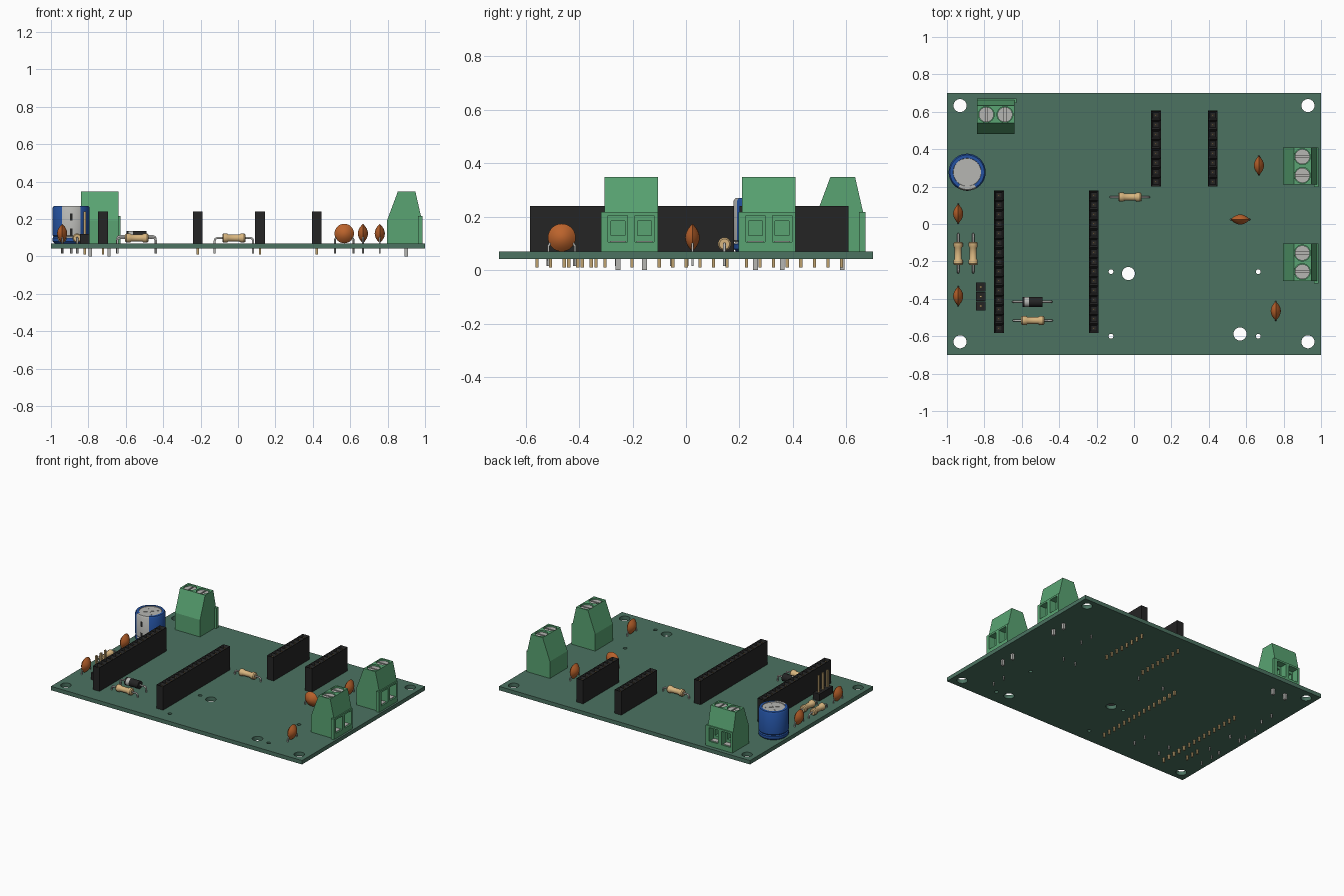
import bpy, bmesh
from math import pi, atan2, radians
from mathutils import Matrix, Vector

if "Cube" in bpy.data.objects:
    bpy.data.objects.remove(bpy.data.objects["Cube"])

PITCH = 0.0508
BASE, TOP = 0.042, 0.07          # board underside and upper side


def material(name, *rgb):
    m = bpy.data.materials.new(name)
    m.use_nodes = True
    m.diffuse_color = (*rgb, 1)
    m.node_tree.nodes["Principled BSDF"].inputs["Base Color"].default_value = (*rgb, 1)
    return m


BOARD = material("board green", .072, .171, .12)
GREEN = material("terminal green", .10, .37, .17)
BLACK = material("black plastic", .018, .018, .018)
SILVER = material("silver metal", .47, .47, .45)
BLUE = material("sleeve blue", .018, .085, .36)
ORANGE = material("ceramic orange", .5, .125, .025)
BEIGE = material("resistor beige", .68, .46, .21)
GOLD = material("pin gold", .52, .36, .16)


def finish(bm, name, mats, place=Matrix(), smooth=True):
    bm.transform(place)
    bmesh.ops.recalc_face_normals(bm, faces=bm.faces)
    me = bpy.data.meshes.new(name)
    bm.to_mesh(me)
    bm.free()
    for m in mats:
        me.materials.append(m)
    if smooth:
        me.shade_smooth()
        me.set_sharp_from_angle(angle=radians(35))
    ob = bpy.data.objects.new(name, me)
    bpy.context.collection.objects.link(ob)
    return ob


def box(bm, x0, x1, y0, y1, z0, z1):
    m = Matrix.Translation(((x0 + x1) / 2, (y0 + y1) / 2, (z0 + z1) / 2))
    bmesh.ops.create_cube(bm, size=1, matrix=m @ Matrix.Diagonal((x1 - x0, y1 - y0, z1 - z0, 1)))


def rod(bm, x, y, r, z0, z1, seg=24):
    bmesh.ops.create_cone(bm, cap_ends=True, segments=seg, radius1=r, radius2=r, depth=z1 - z0,
                          matrix=Matrix.Translation((x, y, (z0 + z1) / 2)))


def cut(ob, bm):
    """Subtract the shapes in bm from the object and bake the result."""
    tool = finish(bm, "cutter", [], ob.matrix_world, False)
    tool.hide_render = True
    mod = ob.modifiers.new("cut", 'BOOLEAN')
    mod.operation, mod.solver, mod.object = 'DIFFERENCE', 'EXACT', tool
    bake(ob)
    bpy.data.objects.remove(tool)


def bake(ob):
    dg = bpy.context.evaluated_depsgraph_get()
    me = bpy.data.meshes.new_from_object(ob.evaluated_get(dg))
    ob.modifiers.clear()
    ob.data = me


def revolve(points, seg=32):
    """Lathe (radius, z) points round the z axis."""
    bm = bmesh.new()
    vs = [bm.verts.new((r, 0, z)) for r, z in points]
    es = [bm.edges.new(p) for p in zip(vs, vs[1:])]
    bmesh.ops.spin(bm, geom=vs + es, cent=(0, 0, 0), axis=(0, 0, 1), angle=2 * pi, steps=seg, use_merge=True)
    bmesh.ops.remove_doubles(bm, verts=bm.verts, dist=1e-5)
    return bm


def wire(name, paths, place, r=.006):
    cu = bpy.data.curves.new(name, 'CURVE')
    cu.dimensions, cu.bevel_depth, cu.bevel_resolution, cu.use_fill_caps = '3D', r, 1, True
    for path in paths:
        sp = cu.splines.new('POLY')
        sp.points.add(len(path) - 1)
        for p, co in zip(sp.points, path):
            p.co = (*(place @ Vector(co)), 1)
    cu.materials.append(SILVER)
    tmp = bpy.data.objects.new(name, cu)
    bpy.context.collection.objects.link(tmp)
    dg = bpy.context.evaluated_depsgraph_get()
    me = bpy.data.meshes.new_from_object(tmp.evaluated_get(dg))
    bpy.data.objects.remove(tmp)
    bpy.context.collection.objects.link(bpy.data.objects.new(name, me))


def at(x, y, turn=0):
    return Matrix.Translation((x, y, 0)) @ Matrix.Rotation(turn, 4, 'Z')


# Circuit board with mounting holes
bm = bmesh.new()
box(bm, -1, 1, -.7, .7, BASE, TOP)
board = finish(bm, "circuit_board", [BOARD], smooth=False)
holes = bmesh.new()
for x, y in [(-.93, .633), (.93, .633), (-.93, -.63), (.93, -.63), (-.03, -.265), (.567, -.588)]:
    rod(holes, x, y, .035, 0, .1)
for x in (-.123, .664):
    for y in (-.255, -.6):
        rod(holes, x, y, .013, 0, .1, 16)
cut(board, holes)


# Socket headers: a row of cells with a square socket and a pin in each
def socket_header(name, x, y0, count):
    bm, pins = bmesh.new(), bmesh.new()
    for i in range(count):
        y = y0 + i * PITCH
        box(bm, x - .0265, x + .0265, y, y + PITCH, TOP, .24)
        c = y + PITCH / 2
        box(pins, x - .006, x + .006, c - .006, c + .006, .01, TOP)
        box(pins, x - .004, x + .004, c - .004, c + .004, TOP, .23)
    bmesh.ops.remove_doubles(bm, verts=bm.verts, dist=1e-4)
    inner = [f for f in bm.faces if abs(f.normal.y) > .9 and
             y0 + .01 < f.calc_center_median().y < y0 + count * PITCH - .01]
    bmesh.ops.delete(bm, geom=inner, context='FACES_ONLY')
    tops = [f for f in bm.faces if f.normal.z > .9]
    bmesh.ops.inset_individual(bm, faces=tops, thickness=.015)
    for f in tops:
        bmesh.ops.translate(bm, verts=f.verts, vec=(0, 0, -.02))
    finish(bm, name, [BLACK], smooth=False)
    finish(pins, name + "_pins", [GOLD], smooth=False)


socket_header("long_header_outer", -.722, -.583, 15)
socket_header("long_header_inner", -.215, -.583, 15)
socket_header("short_header_inner", .117, .201, 8)
socket_header("short_header_outer", .421, .201, 8)

# Three-pin header
bm, pins = bmesh.new(), bmesh.new()
for i in (-1, 0, 1):
    y = -.388 + i * PITCH
    box(bm, -.845, -.795, y - .025, y + .025, TOP, .12)
    box(pins, -.826, -.814, y - .006, y + .006, .01, .24)
finish(bm, "pin_header_base", [BLACK], smooth=False)
finish(pins, "pin_header_pins", [GOLD], smooth=False)


# Screw terminals, wire entries towards local +x
def terminal(name, place):
    bm = bmesh.new()
    profile = [(-.103, TOP), (-.103, .192), (-.045, .348), (.048, .348), (.078, .216), (.078, TOP)]
    face = bm.faces.new([bm.verts.new((x, -.1, z)) for x, z in profile])
    side = bmesh.ops.extrude_face_region(bm, geom=[face])["geom"]
    bmesh.ops.translate(bm, verts=[v for v in side if isinstance(v, bmesh.types.BMVert)], vec=(0, .2, 0))
    body = finish(bm, name + "_body", [GREEN], smooth=False)
    lip = bmesh.new()
    box(lip, .063, .086, -.113, .0995, TOP, .217)
    lip = finish(lip, name + "_lip", [GREEN], smooth=False)
    entries, pockets, wells, slots = (bmesh.new() for _ in range(4))
    screws, metal = bmesh.new(), bmesh.new()
    for y in (-.05, .05):
        box(entries, .035, .12, y - .036, y + .036, .106, .204)
        box(pockets, 0, .05, y - .026, y + .026, .13, .185)
        rod(wells, 0, y, .0425, .3, .4, 32)
        rod(screws, 0, y, .04, .295, .338, 32)
        box(slots, -.05, .05, y - .005, y + .005, .325, .4)
        box(metal, .037, .075, y - .03, y + .03, .105, .11)
        box(metal, -.009, .009, y - .009, y + .009, 0, TOP)
    cut(lip, entries.copy())
    for tool in (entries, pockets, wells):
        cut(body, tool)
    heads = finish(screws, name + "_screws", [SILVER])
    cut(heads, slots)
    plates = finish(metal, name + "_contacts", [SILVER], smooth=False)
    for ob in (body, lip, heads, plates):
        ob.data.transform(place)


terminal("right_rear_terminal", at(.9, .31))
terminal("right_front_terminal", at(.9, -.205))
terminal("back_terminal", at(-.74, .585, pi / 2))

# Electrolytic capacitor with grey stripe on its -y side
bm = revolve([(0, TOP), (.09, TOP), (.099, .08), (.099, .098), (.094, .105), (.099, .112),
              (.099, .26), (.092, .27), (.075, .27), (.074, .266), (0, .266)], 48)
for f in bm.faces:
    c = f.calc_center_median()
    if c.z > .26 and c.xy.length < .0755:
        f.material_index = 1
    elif abs(atan2(c.x, -c.y)) < radians(32) and c.z > .1:
        f.material_index = 1
finish(bm, "can_capacitor", [BLUE, SILVER], at(-.892, .277))
bm = bmesh.new()
box(bm, -.055, .055, -.004, .004, .264, .268)
box(bm, -.004, .004, -.055, .055, .264, .268)
finish(bm, "can_capacitor_vent", [SILVER], at(-.892, .277, pi / 4), False)
bm = bmesh.new()
for z in (.13, .21):
    box(bm, -.007, .007, -.101, -.095, z - .018, z + .018)
finish(bm, "can_capacitor_marks", [BLACK], at(-.892, .277), False)
wire("can_capacitor_leads", [[(0, s, .015), (0, s, TOP + .01)] for s in (-.05, .05)], at(-.892, .277))

# Ceramic disc capacitors, flat faces towards local x
lens = [(.052 * (1 - abs(t)), .027 * (1 - (1 - abs(t)) ** 2) * (1 if t > 0 else -1))
        for t in (i / 6 for i in range(-6, 7))]
lens = [(r, (.027 - abs(z)) * (1 if i > 6 else -1)) for i, (r, z) in enumerate(lens)]
lens = [(.052 * i / 6, -.027 * (1 - (i / 6) ** 2)) for i in range(7)]
lens += [(r, -z) for r, z in reversed(lens[:-1])]
for i, (x, y, turn) in enumerate([(-.94, .055, 0), (-.94, -.386, 0), (.668, .313, 0),
                                  (.758, -.465, 0), (.568, .024, pi / 2)], 1):
    place = at(x, y, turn)
    finish(revolve(lens), f"disc_capacitor_{i}", [ORANGE],
           place @ Matrix.Translation((0, 0, .122)) @ Matrix.Rotation(pi / 2, 4, 'Y'))
    wire(f"disc_capacitor_leads_{i}", [[(0, s * .05, .015), (0, s * .05, .09), (0, s * .035, .112)]
                                       for s in (-1, 1)], place, .005)


# Axial parts lying along local x
def axial(name, half, mats, place, z, band=False):
    bm = revolve(half + [(r, -h) for r, h in reversed(half)], 24)
    if band:
        for f in bm.faces:
            if -.042 < f.calc_center_median().z < -.018:
                f.material_index = 1
    finish(bm, name, mats, place @ Matrix.Translation((0, 0, z)) @ Matrix.Rotation(pi / 2, 4, 'Y'))
    wire(name + "_leads", [[(s * .04, 0, z), (s * .09, 0, z), (s * .099, 0, z - .004),
                            (s * .103, 0, z - .014), (s * .103, 0, .015)] for s in (-1, 1)], place)


resistor = [(0, -.062), (.019, -.062), (.0245, -.055), (.0245, -.037), (.019, -.029)]
for i, (x, y, turn) in enumerate([(-.94, -.157, pi / 2), (-.86, -.157, pi / 2),
                                  (-.022, .144, 0), (-.541, -.516, 0)], 1):
    axial(f"resistor_{i}", resistor, [BEIGE], at(x, y, turn), .098)
axial("diode", [(0, -.054), (.027, -.054), (.027, -.042), (.027, -.018)], [BLACK, SILVER],
      at(-.543, -.416), .108, True)
